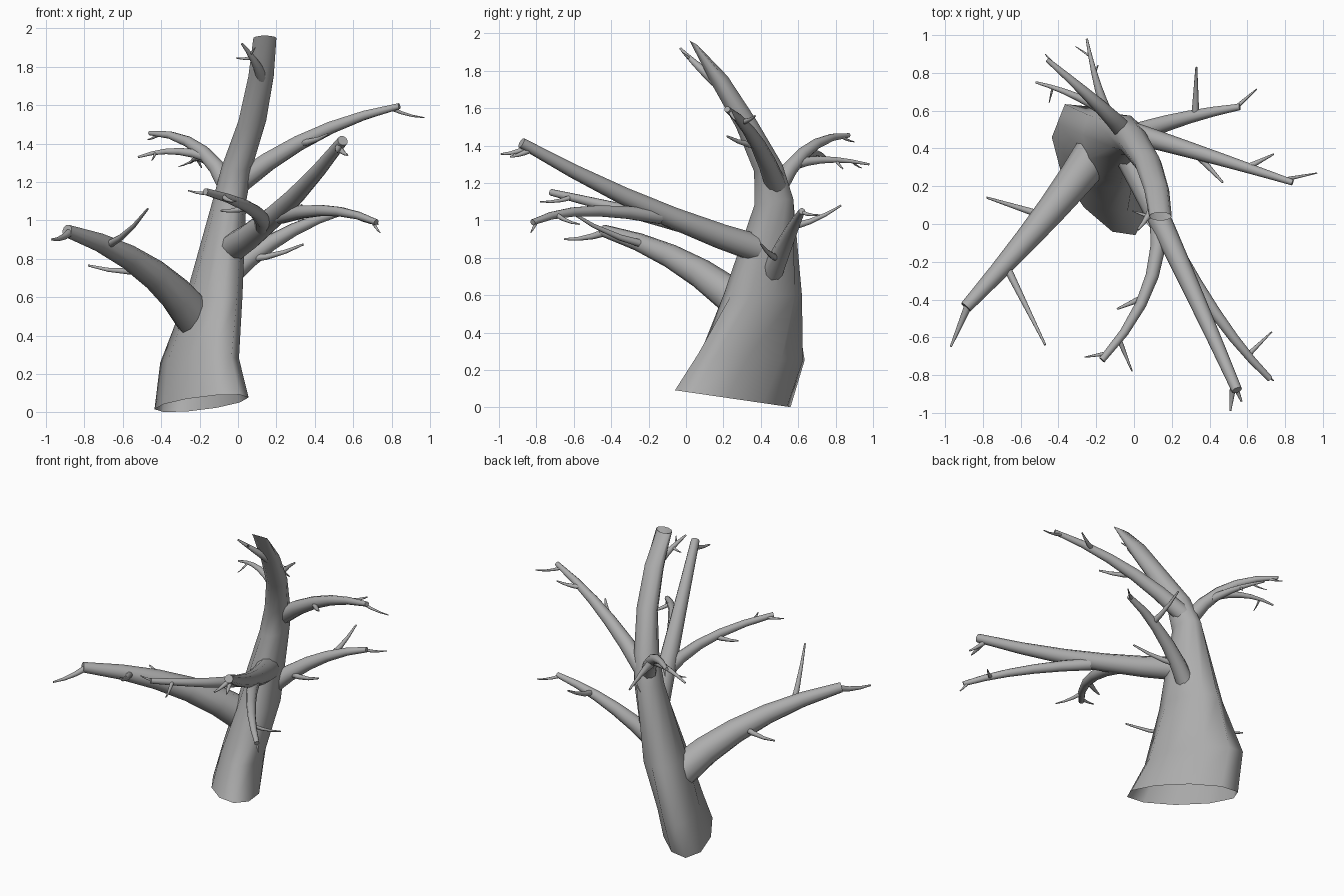
import bpy, math
from mathutils import Vector

SIDES = 10
bark = bpy.data.materials.new("bark")
bark.diffuse_color = (0.42, 0.42, 0.42, 1)


def skin(name, rings, cap=True):
    """Smooth tube through rings of (centre, u, v), optionally closed at the tip."""
    verts, faces = [], []
    for c, u, v in rings:
        for i in range(SIDES):
            a = 2 * math.pi * i / SIDES
            verts.append(c + u * math.cos(a) + v * math.sin(a))
    for r in range(len(rings) - 1):
        for i in range(SIDES):
            j = (i + 1) % SIDES
            faces.append((r * SIDES + i, r * SIDES + j,
                          (r + 1) * SIDES + j, (r + 1) * SIDES + i))
    if cap:
        faces.append(tuple(range(len(verts) - SIDES, len(verts))))
    me = bpy.data.meshes.new(name)
    me.from_pydata(verts, [], faces)
    me.materials.append(bark)
    for p in me.polygons:
        p.use_smooth = len(p.vertices) == 4
    ob = bpy.data.objects.new(name, me)
    bpy.context.collection.objects.link(ob)


def limb(name, start, mid, end, r0, r1, tips=(), steps=5):
    """Tapered limb curving through mid; tips are shoots (t along limb, x, y, z)."""
    s, m, e = Vector(start), Vector(mid), Vector(end)
    k = m * 2 - (s + e) / 2

    def at(t):
        return s * (1 - t) ** 2 + k * 2 * t * (1 - t) + e * t * t

    rings = []
    for i in range(steps + 1):
        t = i / steps
        d = ((k - s) * (1 - t) + (e - k) * t).normalized()
        u = Vector((0, 0, 1)).cross(d).normalized()
        r = r0 + (r1 - r0) * t
        rings.append((at(t), u * r, d.cross(u) * r))
    skin(name, rings)

    # Shoots sag slightly and taper to a point
    for n, (t, *tip) in enumerate(tips):
        a, b = at(t), Vector(tip)
        sag = Vector((0, 0, 0.05)) * (b - a).length
        r = min(0.022, 0.65 * (r0 + (r1 - r0) * t))
        limb(f"{name}_shoot_{n + 1}", a, (a + b) / 2 - sag, b, r, r * 0.25, steps=3)


# Trunk: x, y, z, half width, half depth, diagonal skew, ring tilt
trunk = [(-0.19, 0.25, 0.047, 0.245, 0.32, -0.66, 0.145),
         (-0.20, 0.35, 0.27, 0.205, 0.295, -0.63, 0.06),
         (-0.125, 0.41, 0.60, 0.148, 0.21, -0.3, 0),
         (-0.045, 0.47, 1.10, 0.088, 0.11, 0, -0.15),
         (-0.005, 0.44, 1.28, 0.08, 0.082, 0, -0.25),
         (0.075, 0.32, 1.52, 0.072, 0.06, 0, -0.4),
         (0.12, 0.18, 1.75, 0.066, 0.05, 0, -0.45),
         (0.14, 0.04, 1.95, 0.06, 0.025, 0, 0.5)]
rings = []
for x, y, z, rx, ry, k, a in trunk:
    depth = Vector((0, math.cos(a), -math.sin(a))) * ry
    rings.append((Vector((x, y, z)), Vector((rx, 0, 0)) + depth * k,
                  depth * math.sqrt(1 - k * k)))
skin("trunk", rings, cap=False)

# Low left limb
limb("left_limb", (-0.21, 0.37, 0.48), (-0.5, 0, 0.765), (-0.89, -0.44, 0.945), 0.11, 0.033,
     [(0.75, -0.47, -0.64, 1.06), (0.98, -0.97, -0.65, 0.9), (0.45, -0.78, 0.14, 0.765)])

# Long front limb and its two forks
limb("front_limb", (-0.06, 0.43, 0.835), (0.24, -0.2, 1.07), (0.545, -0.88, 1.415), 0.078, 0.028,
     [(0.97, 0.51, -0.99, 1.355), (0.96, 0.57, -0.94, 1.34)])
limb("front_left_fork", (0.13, 0.04, 0.96), (0.07, -0.35, 1.06), (-0.17, -0.72, 1.15), 0.046, 0.018,
     [(0.95, -0.26, -0.705, 1.155), (0.85, -0.01, -0.78, 1.1), (0.55, -0.09, -0.45, 1.05)])
limb("front_right_fork", (0.22, -0.14, 1.02), (0.48, -0.54, 1.05), (0.72, -0.82, 0.99), 0.04, 0.016,
     [(0.75, 0.73, -0.57, 0.98), (0.95, 0.74, -0.83, 0.935)])

# Right limbs
limb("right_low_limb", (-0.06, 0.45, 0.7), (0.23, 0.55, 0.92), (0.56, 0.62, 1.05), 0.06, 0.017,
     [(0.97, 0.65, 0.715, 1.03), (0.65, 0.33, 0.83, 1.08), (0.2, 0.34, 0.4, 0.875)])
limb("right_high_limb", (0, 0.48, 1.19), (0.4, 0.36, 1.445), (0.84, 0.22, 1.595), 0.058, 0.016,
     [(0.95, 0.97, 0.27, 1.535), (0.73, 0.74, 0.37, 1.56), (0.4, 0.47, 0.22, 1.45)])

# Back limb and its two forks
limb("back_limb", (-0.05, 0.49, 1.17), (-0.22, 0.66, 1.385), (-0.46, 0.87, 1.455), 0.052, 0.012,
     [(0.9, -0.47, 0.9, 1.42)])
limb("back_right_fork", (-0.14, 0.58, 1.3), (-0.2, 0.76, 1.325), (-0.25, 0.98, 1.3), 0.03, 0.006,
     [(0.8, -0.31, 0.94, 1.28), (0.6, -0.19, 0.84, 1.275)])
limb("back_left_fork", (-0.16, 0.6, 1.33), (-0.34, 0.69, 1.36), (-0.52, 0.75, 1.33), 0.028, 0.006,
     [(0.75, -0.45, 0.64, 1.31)])

# Shoot near the trunk tip
limb("top_limb", (0.125, 0.16, 1.745), (0.085, 0.06, 1.83), (0.02, -0.03, 1.92), 0.032, 0.006,
     [(0.6, -0.01, 0.07, 1.845), (0.7, 0.09, -0.02, 1.9)])
